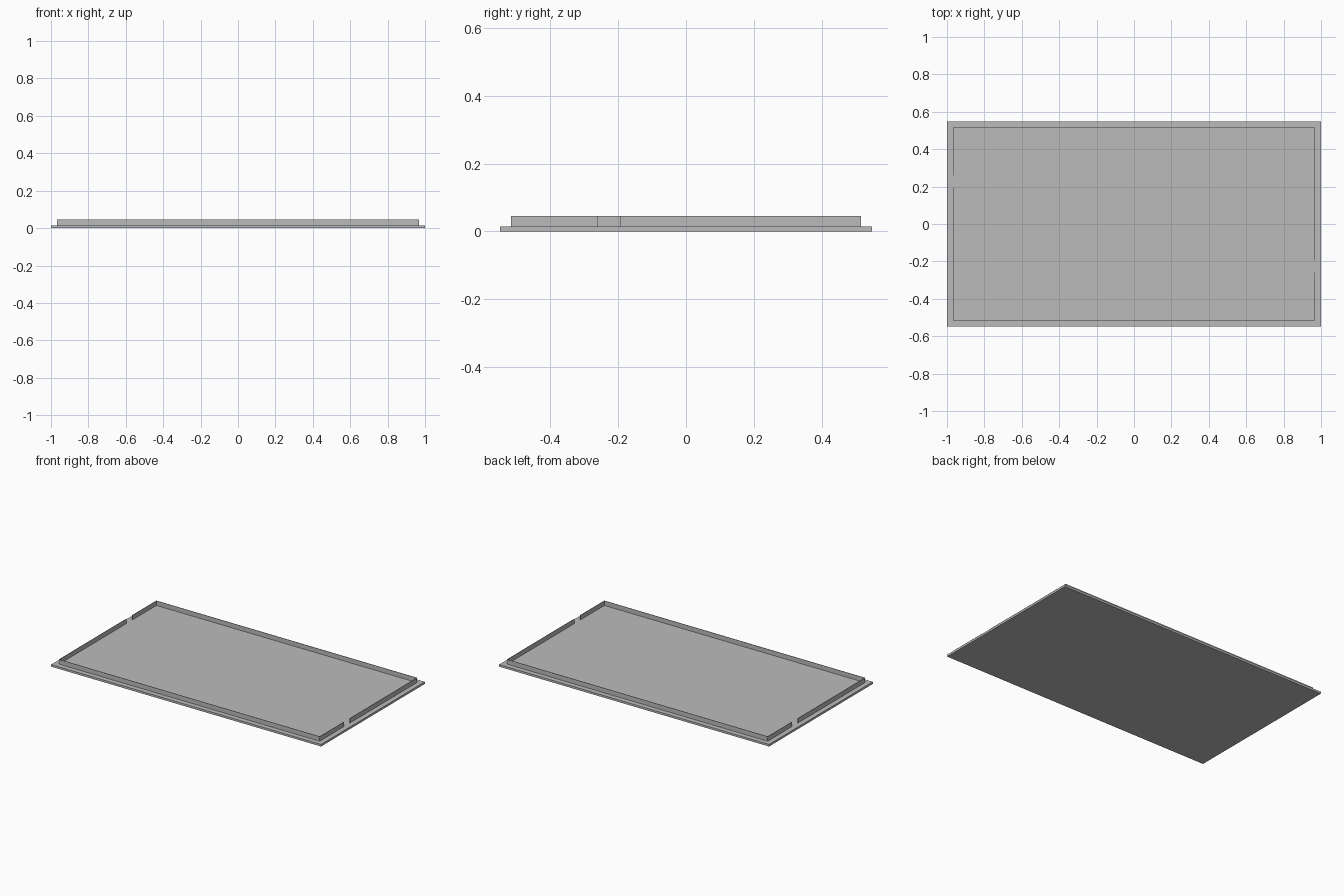
import bpy

cube = bpy.data.objects.get("Cube")
if cube:
    bpy.data.objects.remove(cube, do_unlink=True)

HALF_X, HALF_Y, BASE_TOP = 1.0, 0.549, 0.014    # base plate
WALL_X, WALL_Y, WALL_TOP = 0.967, 0.516, 0.045  # outer faces of the rim
THICK = 0.003
GAP_NEAR, GAP_FAR = 0.195, 0.26                 # notch in each short wall

grey = bpy.data.materials.new("plain_grey")
grey.use_nodes = True
colour = (0.5, 0.5, 0.5, 1)
grey.diffuse_color = colour
for node in grey.node_tree.nodes:
    if node.type == 'BSDF_PRINCIPLED':
        node.inputs["Base Color"].default_value = colour


def box(name, low, high):
    """Add a flat-faced box between two opposite corners."""
    centre = [(a + b) / 2 for a, b in zip(low, high)]
    bpy.ops.mesh.primitive_cube_add(size=1, location=centre)
    obj = bpy.context.object
    obj.name = name
    obj.scale = [b - a for a, b in zip(low, high)]
    bpy.ops.object.transform_apply(location=False, rotation=False, scale=True)
    obj.data.materials.append(grey)
    return obj


# Base plate
box("base_plate", (-HALF_X, -HALF_Y, 0), (HALF_X, HALF_Y, BASE_TOP))

# Long rim walls along the front and back
for name, side in (("front_wall", -1), ("back_wall", 1)):
    y = sorted((side * WALL_Y, side * (WALL_Y - THICK)))
    box(name, (-WALL_X, y[0], BASE_TOP), (WALL_X, y[1], WALL_TOP))

# Short rim walls, each split by a notch; the two sides are point-symmetric
for name, side in (("left", 1), ("right", -1)):
    x = sorted((side * WALL_X, side * (WALL_X - THICK)))
    inner = WALL_Y - THICK
    for part, start, end in (("long", inner, -GAP_NEAR), ("short", -GAP_FAR, -inner)):
        y = sorted((side * start, side * end))
        box(f"{name}_wall_{part}", (x[0], y[0], BASE_TOP), (x[1], y[1], WALL_TOP))
